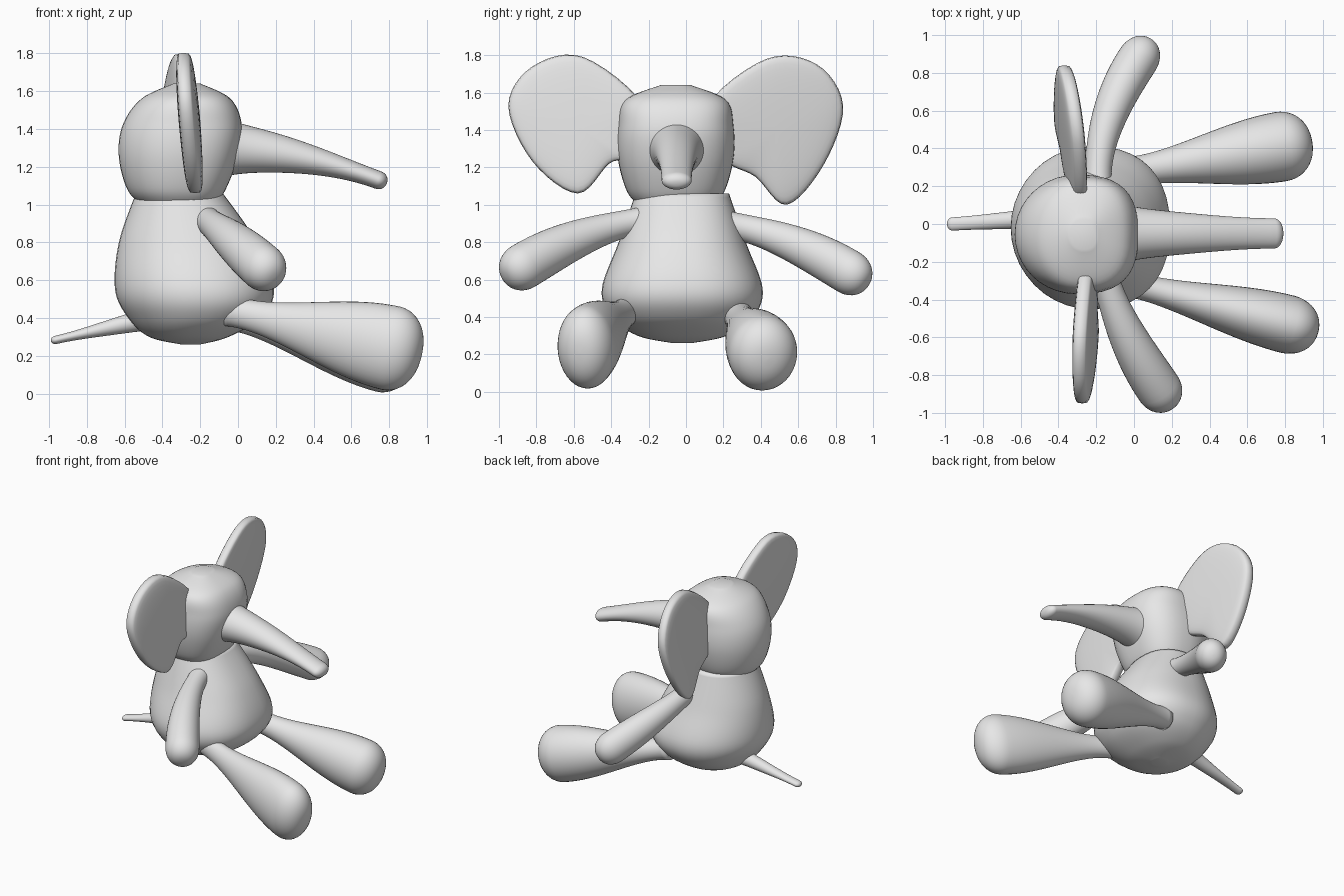
import bpy, bmesh, math
from mathutils import Vector

cube = bpy.data.objects.get("Cube")
if cube:
    bpy.data.objects.remove(cube)

colour = (0.8, 0.8, 0.8, 1)
grey = bpy.data.materials.new("soft_grey")
grey.use_nodes = True
grey.diffuse_color = colour
grey.node_tree.nodes["Principled BSDF"].inputs["Base Color"].default_value = colour

SIDES = 40
ANGLES = [math.tau * i / SIDES for i in range(SIDES)]


def spline(points, steps, closed=False):
    """Catmull-Rom samples through rows of numbers."""
    pts = [Vector(p) for p in points]
    count = len(pts)

    def at(i):
        return pts[i % count] if closed else pts[max(0, min(count - 1, i))]

    out = []
    for i in range(count if closed else count - 1):
        before, start, end, after = at(i - 1), at(i), at(i + 1), at(i + 2)
        leave, arrive = (end - before) / 2, (after - start) / 2
        for k in range(steps):
            t = k / steps
            ease = t * t * (3 - 2 * t)
            out.append(start.lerp(end, ease) + leave * t * (1 - t) ** 2
                       - arrive * t * t * (1 - t))
    return out if closed else out + [pts[-1]]


def skin(name, rings):
    """Bridge a stack of point rings into a closed smooth mesh."""
    bm = bmesh.new()
    loops = [[bm.verts.new(point) for point in ring] for ring in rings]
    for low, high in zip(loops, loops[1:]):
        for i in range(len(low)):
            bm.faces.new((low[i - 1], low[i], high[i], high[i - 1]))
    bm.faces.new(loops[0])
    bm.faces.new(loops[-1])
    bmesh.ops.recalc_face_normals(bm, faces=bm.faces)
    for face in bm.faces:
        face.smooth = True
    mesh = bpy.data.meshes.new(name)
    bm.to_mesh(mesh)
    bm.free()
    mesh.materials.append(grey)
    bpy.context.collection.objects.link(bpy.data.objects.new(name, mesh))


def rounded(value, power):
    return math.copysign(abs(value) ** power, value)


def sliced(name, centre_y, rows, squareness):
    """Horizontal slices: height, back, front, half width; squarer in front."""
    rings = []
    for height, back, front, half_width in spline(rows, 8):
        ring = []
        for angle in ANGLES:
            along, across = math.cos(angle), math.sin(angle)
            power = squareness if along > 0 else 1
            x = (back + front) / 2 + (front - back) / 2 * rounded(along, power)
            ring.append((x, centre_y + half_width * rounded(across, power), height))
        rings.append(ring)
    skin(name, rings)


def limb(name, start, end, root, tip, dome, bow=(0, 0, 0), flare=0.2):
    """Oval tube with a flared root and a blunt tip; root and tip are half width, half height."""
    start, end, bow = Vector(start), Vector(end), Vector(bow)
    root, tip = Vector(root), Vector(tip)
    rings = []

    def add_ring(centre, tangent, size):
        side = tangent.cross(Vector((0, 0, 1))).normalized()
        up = side.cross(tangent)
        rings.append([centre + side * size.x * math.cos(a) + up * size.y * math.sin(a)
                      for a in ANGLES])

    steps = 24
    for i in range(steps + 1):
        t = i / steps
        centre = start.lerp(end, t) + bow * 4 * t * (1 - t)
        tangent = (end - start + bow * 4 * (1 - 2 * t)).normalized()
        size = root.lerp(tip, t * t * (3 - 2 * t)) + root * flare * (1 - t) ** 8
        add_ring(centre, tangent, size)
    caps = 10
    for k in range(1, caps + 1):
        a = math.pi / 2 * k / (caps + 0.1)
        add_ring(end + tangent * dome * math.sin(a), tangent, tip * math.cos(a) ** 0.85)
    skin(name, rings)


def ear(name, outline, x, spread, tilt):
    """Padded disc from a y, z outline, leaning with its width and height."""
    edge = spline(outline, 6, closed=True)
    middle = sum(edge, Vector((0, 0))) / len(edge)
    thickness = 0.055
    rings = []
    steps = 20
    for i in range(steps + 1):
        # Sweep from the front centre over the rim to the back centre
        a = math.pi * (i + 0.2) / (steps + 0.4)
        scale = math.sin(a)
        depth = thickness * rounded(math.cos(a), 0.4)
        ring = []
        for point in edge:
            y, z = middle.lerp(point, scale)
            lean = spread * (abs(y) - abs(middle.x)) + tilt * (z - middle.y)
            ring.append((x + lean + depth, y, z))
        rings.append(ring)
    skin(name, rings)


# Pear-shaped body and rounded head with a flatter face
sliced("body", -0.02, [
    (0.26, -0.3, -0.2, 0.05), (0.3, -0.47, -0.05, 0.24), (0.4, -0.58, 0.12, 0.38),
    (0.55, -0.65, 0.19, 0.43), (0.8, -0.63, 0.1, 0.34), (1.06, -0.54, -0.08, 0.25)], 0.85)
sliced("head", -0.055, [
    (0.98, -0.48, -0.14, 0.18), (1.07, -0.58, -0.07, 0.26), (1.25, -0.63, 0, 0.31),
    (1.42, -0.61, 0.02, 0.31), (1.56, -0.51, -0.04, 0.27), (1.64, -0.34, -0.2, 0.08)], 0.75)

# Drooping trunk and flat tail
limb("trunk", (-0.1, -0.05, 1.3), (0.74, -0.05, 1.13), (0.13, 0.125), (0.08, 0.048), 0.05,
     bow=(0, 0, 0.035), flare=0.3)
limb("tail", (-0.5, 0.03, 0.39), (-0.96, 0, 0.285), (0.05, 0.05), (0.035, 0.022), 0.03)

# Wide ears that narrow to a lobe
ear("left_ear", [(0.12, 1.53), (0.43, 1.78), (0.7, 1.75), (0.84, 1.53),
                 (0.74, 1.22), (0.54, 1), (0.37, 1.15), (0.2, 1.25)], -0.34, -0.12, 0.1)
ear("right_ear", [(-0.23, 1.53), (-0.55, 1.79), (-0.82, 1.74), (-0.95, 1.53),
                  (-0.82, 1.23), (-0.58, 1.06), (-0.41, 1.22), (-0.3, 1.27)], -0.255, -0.03, -0.08)

# Arms reaching sideways
limb("left_arm", (-0.19, 0.18, 0.9), (0.02, 0.87, 0.64), (0.065, 0.065), (0.11, 0.12), 0.13,
     bow=(-0.06, 0, 0.04))
limb("right_arm", (-0.17, -0.2, 0.92), (0.13, -0.87, 0.67), (0.065, 0.065), (0.12, 0.125), 0.13,
     bow=(-0.04, 0, 0.04))

# Legs stretched forward with big blunt feet
limb("left_leg", (-0.05, 0.27, 0.42), (0.78, 0.41, 0.21), (0.07, 0.07), (0.185, 0.205), 0.16)
limb("right_leg", (-0.05, -0.31, 0.44), (0.81, -0.53, 0.24), (0.06, 0.07), (0.155, 0.225), 0.165)
